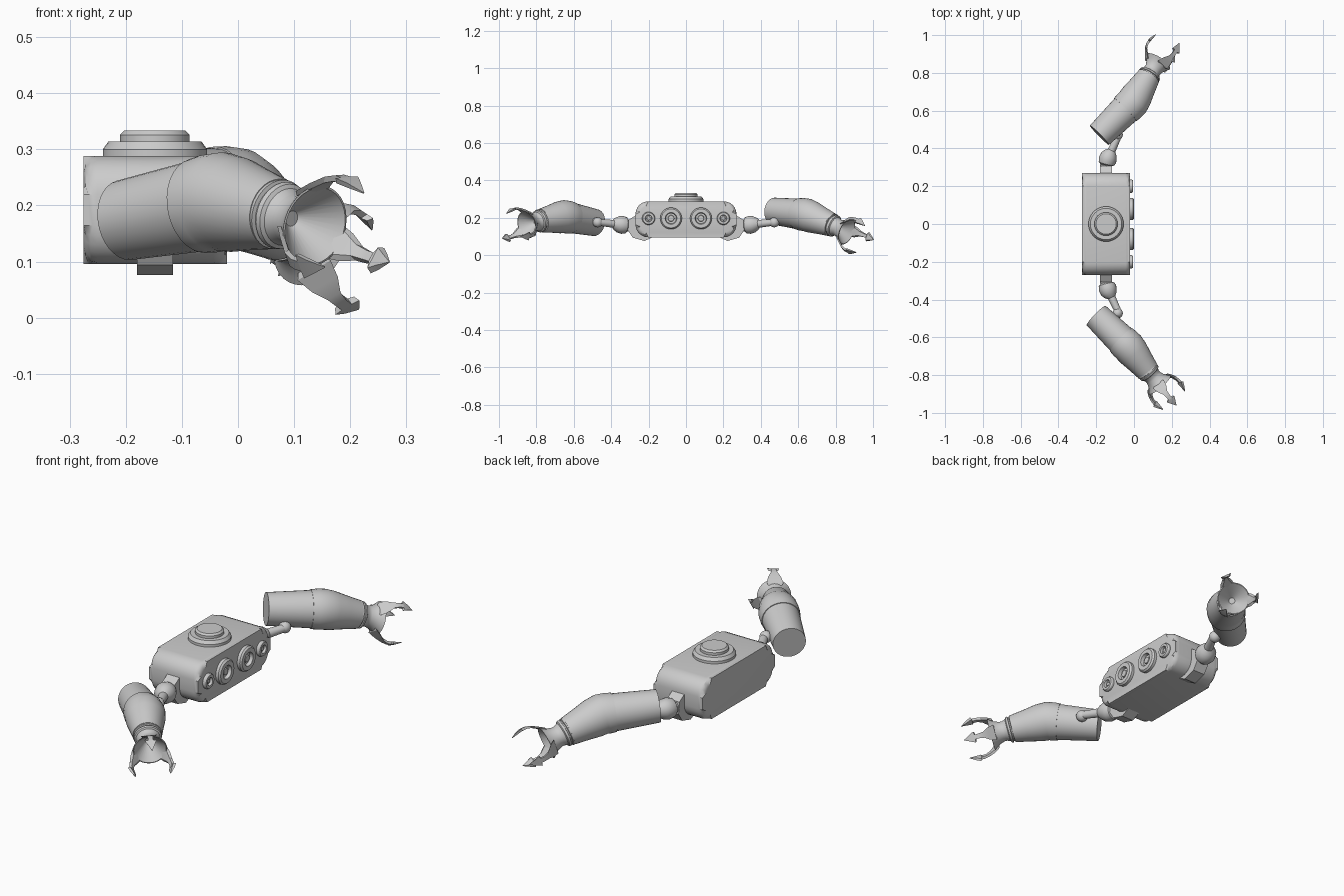
import bpy, bmesh, math
from mathutils import Vector, Matrix

if "Cube" in bpy.data.objects:
    bpy.data.objects.remove(bpy.data.objects["Cube"])

grey = bpy.data.materials.new("light_grey")
grey.diffuse_color = (0.6, 0.6, 0.6, 1)
grey.use_nodes = True
grey.node_tree.nodes["Principled BSDF"].inputs["Base Color"].default_value = grey.diffuse_color


def finish(name, bm, angle=30):
    bmesh.ops.recalc_face_normals(bm, faces=bm.faces)
    me = bpy.data.meshes.new(name)
    bm.to_mesh(me)
    bm.free()
    me.materials.append(grey)
    ob = bpy.data.objects.new(name, me)
    bpy.context.collection.objects.link(ob)
    bpy.ops.object.select_all(action='DESELECT')
    bpy.context.view_layer.objects.active = ob
    ob.select_set(True)
    bpy.ops.object.shade_smooth_by_angle(angle=math.radians(angle))
    return ob


def tube(name, rows, axis=None, sides=32):
    """Skin rings (x, y, z, radius) along a path, capped at both ends."""
    bm = bmesh.new()
    pts = [Vector(r[:3]) for r in rows]
    loops = []
    for i, p in enumerate(pts):
        n = axis or pts[min(i + 1, len(pts) - 1)] - pts[max(i - 1, 0)]
        n = n.normalized()
        ref = Vector((0, 1, 0)) if abs(n.z) > 0.9 else Vector((0, 0, 1))
        u = n.cross(ref).normalized()
        v = n.cross(u)
        loops.append([bm.verts.new(p + rows[i][3] * (u * math.cos(a) + v * math.sin(a)))
                      for a in (2 * math.pi * k / sides for k in range(sides))])
    for a, b in zip(loops, loops[1:]):
        for k in range(sides):
            j = (k + 1) % sides
            bm.faces.new((a[k], a[j], b[j], b[k]))
    bm.faces.new(loops[0])
    bm.faces.new(loops[-1])
    return finish(name, bm)


def lathe(name, origin, axis, profile, sides=32):
    """Turn (radius, height) points about an axis."""
    o, n = Vector(origin), Vector(axis).normalized()
    return tube(name, [(*(o + n * h), r) for r, h in profile], n, sides)


def slab(name, outline, x0, x1, bevel=0, seg=3):
    """Extrude a (y, z) outline along x, with bevelled rims."""
    bm = bmesh.new()
    ends = [[bm.verts.new((x, y, z)) for y, z in outline] for x in (x0, x1)]
    n = len(outline)
    for k in range(n):
        j = (k + 1) % n
        bm.faces.new((ends[0][k], ends[0][j], ends[1][j], ends[1][k]))
    for e in ends:
        bm.faces.new(e)
    if bevel:
        rim = [e for e in bm.edges if abs(e.verts[0].co.x - e.verts[1].co.x) < 1e-6]
        bmesh.ops.bevel(bm, geom=rim, offset=bevel, segments=seg, profile=0.5,
                        affect='EDGES')
    return finish(name, bm, 30)


def claw(name, m, angle):
    """Curved barbed plate: radius, height, half width, thickness."""
    rows = [(0.062, 0.085, 0.036, 0.010), (0.082, 0.112, 0.028, 0.013),
            (0.098, 0.135, 0.014, 0.013), (0.105, 0.158, 0.011, 0.012),
            (0.105, 0.176, 0.011, 0.012), (0.105, 0.178, 0.026, 0.010),
            (0.100, 0.198, 0.016, 0.009), (0.088, 0.228, 0.001, 0.002)]
    bm = bmesh.new()
    loops = []
    for r, h, w, t in rows:
        loops.append([bm.verts.new(p) for p in
                      ((r, -w, h), (r, w, h), (r - t, w * 0.8, h - t * 0.4),
                       (r - t, -w * 0.8, h - t * 0.4))])
    for a, b in zip(loops, loops[1:]):
        for k in range(4):
            j = (k + 1) % 4
            bm.faces.new((a[k], a[j], b[j], b[k]))
    bm.faces.new(loops[0])
    bm.faces.new(loops[-1])
    bm.transform(m @ Matrix.Rotation(angle, 4, 'Z'))
    return finish(name, bm, 25)


# Body with rounded corners
R, outline = 0.068, []
for cy, cz, start in ((0.27 - R, 0.288 - R, 0), (R - 0.27, 0.288 - R, 90),
                      (R - 0.27, 0.096 + R, 180), (0.27 - R, 0.096 + R, 270)):
    for k in range(7):
        a = math.radians(start + 15 * k)
        outline.append((cy + R * math.cos(a), cz + R * math.sin(a)))
slab("body", outline, -0.275, -0.02, 0.024)

# Stepped button on top
lathe("top_button", (-0.148, 0, 0.28), (0, 0, 1),
      [(0.093, 0), (0.093, 0.02), (0.083, 0.034), (0.062, 0.034),
       (0.062, 0.046), (0.054, 0.054)])

# Ringed lamps along the face
for y, r, h in ((0.08, 0.058, 0.022), (0.2, 0.035, 0.016)):
    for s in (-1, 1):
        lathe("face_lamp", (-0.024, s * y, 0.197), (1, 0, 0),
              [(r, 0), (r, h * 0.8), (r * 0.88, h + 0.003), (r * 0.54, h + 0.003),
               (r * 0.48, h * 0.45), (r * 0.3, h * 0.45), (r * 0.26, h * 0.8)], 28)

# Shoulder brackets and ball links
bracket = [(0.17, 0.10), (0.222, 0.076), (0.285, 0.094), (0.312, 0.135),
           (0.306, 0.19), (0.25, 0.225)]
for s in (-1, 1):
    slab("shoulder_bracket", [(s * y, z) for y, z in bracket], -0.18, -0.116)
    tube("shoulder_link", [(x, s * y, z, r) for x, y, z, r in (
        (-0.150, 0.29, 0.158, 0.030), (-0.147, 0.312, 0.159, 0.032),
        (-0.145, 0.320, 0.160, 0.043), (-0.140, 0.340, 0.162, 0.048),
        (-0.132, 0.362, 0.165, 0.044), (-0.124, 0.378, 0.167, 0.034),
        (-0.118, 0.390, 0.168, 0.021), (-0.085, 0.460, 0.175, 0.018))], sides=20)
    bm = bmesh.new()
    bmesh.ops.create_uvsphere(bm, u_segments=20, v_segments=12, radius=0.027,
                              matrix=Matrix.Translation((-0.086, s * 0.472, 0.176)))
    finish("elbow_ball", bm)
    tube("elbow_pin", [(-0.086, s * 0.472, 0.176, 0.017),
                       (-0.11, s * 0.55, 0.205, 0.017)], sides=16)

# Arms: base, widest point, wrist, then the three claw tips' centre and a first tip
arms = (((-0.2, -0.485, 0.174), (-0.03, -0.65, 0.207), (0.07, -0.775, 0.185),
         (0.217, -0.944, 0.137), (0.228, -0.965, 0.225)),
        ((-0.183, 0.47, 0.236), (-0.008, 0.643, 0.216), (0.075, 0.777, 0.163),
         (0.185, 0.95, 0.088), (0.106, 1.0, 0.085)))
for base, mid, wrist, centre, tip in arms:
    base, mid, wrist, centre, tip = map(Vector, (base, mid, wrist, centre, tip))
    axis = (centre - wrist).normalized()

    # Forearm tube, then the overlapping sleeve that tapers to the wrist
    seam = base.lerp(mid, 0.78)
    tube("forearm", [(*base, 0.072), (*seam, 0.082), (*base.lerp(mid, 0.9), 0.082)])
    tube("wrist_sleeve", [(*seam, 0.085), (*base.lerp(mid, 0.9), 0.088),
                          (*mid, 0.088), (*mid.lerp(wrist, 0.25), 0.085),
                          (*mid.lerp(wrist, 0.6), 0.074), (*wrist, 0.063)])

    # Wrist rings, flared cup and its hollow inside
    lathe("hand_cup", wrist, axis,
          [(0.060, -0.012), (0.063, 0.004), (0.056, 0.006), (0.056, 0.011),
           (0.061, 0.013), (0.059, 0.022), (0.052, 0.026), (0.046, 0.040),
           (0.046, 0.052), (0.053, 0.074), (0.064, 0.092), (0.074, 0.104),
           (0.070, 0.105), (0.014, 0.040)])

    # Three claws around the cup
    u = tip - centre
    u = (u - axis * u.dot(axis)).normalized()
    m = Matrix.Translation(wrist) @ Matrix((u, axis.cross(u), axis)).transposed().to_4x4()
    for k in range(3):
        claw("claw", m, 2 * math.pi * k / 3)
